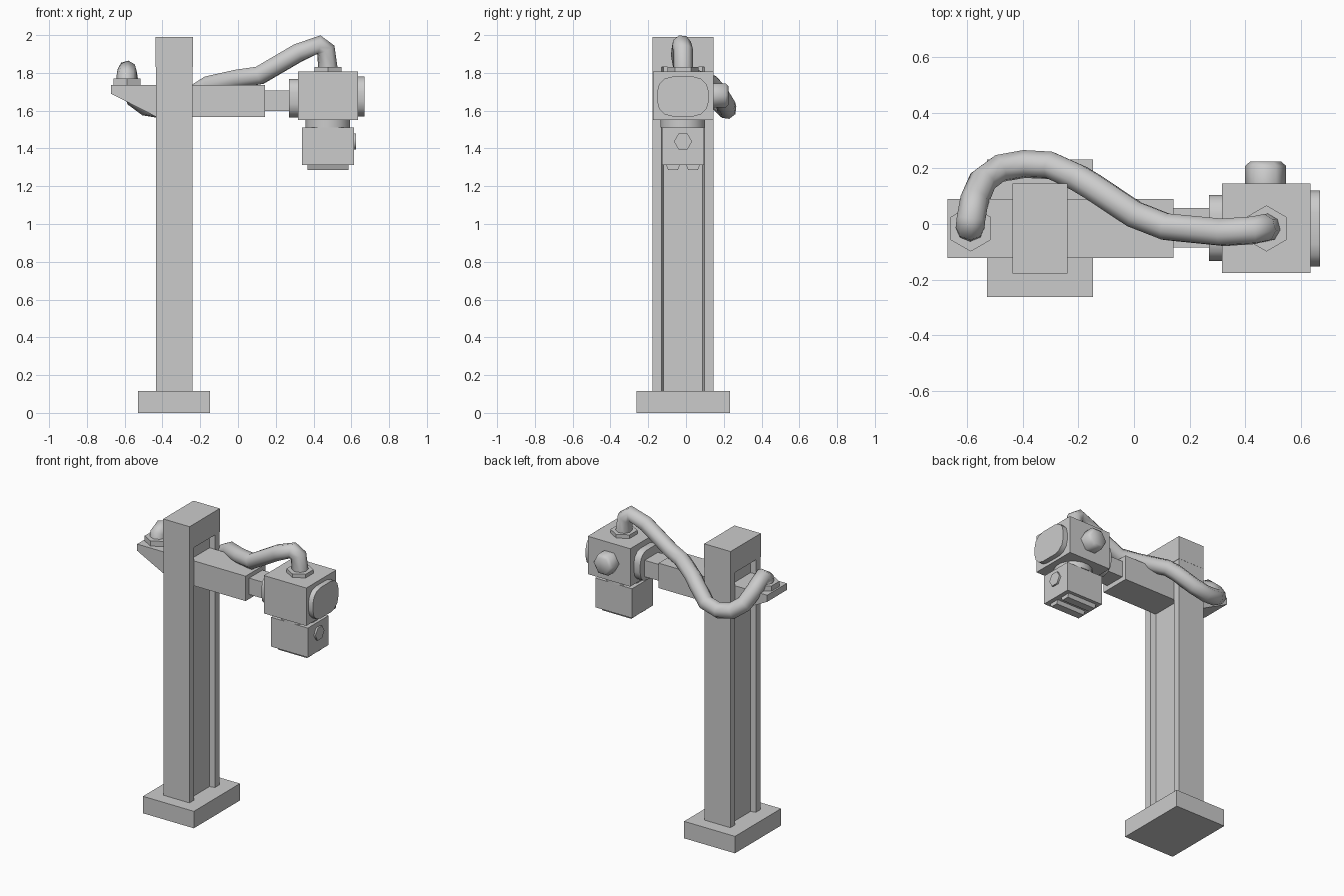
import bpy, bmesh
from math import pi, cos, sin, radians

if "Cube" in bpy.data.objects:
    bpy.data.objects.remove(bpy.data.objects["Cube"])

YC = -0.016  # centre line of the whole arm


def prism(name, pts, lo, hi, axis, bevel=0.0, smooth=0):
    """Extrude a 2D outline from lo to hi along an axis; bevel chamfers the hi rim."""
    place = {'x': lambda u, v, w: (w, u, v),
             'y': lambda u, v, w: (u, w, v),
             'z': lambda u, v, w: (u, v, w)}[axis]
    bm = bmesh.new()
    a = [bm.verts.new(place(u, v, lo)) for u, v in pts]
    b = [bm.verts.new(place(u, v, hi)) for u, v in pts]
    n = len(pts)
    bm.faces.new(a)
    end = bm.faces.new(b)
    for i in range(n):
        bm.faces.new((a[i], a[(i + 1) % n], b[(i + 1) % n], b[i]))
    if bevel:
        bmesh.ops.bevel(bm, geom=list(end.edges), offset=bevel, segments=1,
                        affect='EDGES')
    bmesh.ops.recalc_face_normals(bm, faces=bm.faces[:])
    me = bpy.data.meshes.new(name)
    bm.to_mesh(me)
    bm.free()
    ob = bpy.data.objects.new(name, me)
    bpy.context.collection.objects.link(ob)
    if smooth:
        bpy.ops.object.select_all(action='DESELECT')
        ob.select_set(True)
        bpy.context.view_layer.objects.active = ob
        bpy.ops.object.shade_smooth_by_angle(angle=radians(smooth))
    return ob


def box(name, x, y, z):
    pts = [(x[0], y[0]), (x[1], y[0]), (x[1], y[1]), (x[0], y[1])]
    return prism(name, pts, z[0], z[1], 'z')


def ngon(cu, cv, r, n, start=0.0):
    return [(cu + r * cos(start + 2 * pi * i / n), cv + r * sin(start + 2 * pi * i / n))
            for i in range(n)]


def rounded(u0, u1, v0, v1, r, seg=3):
    corners = [(u1 - r, v1 - r), (u0 + r, v1 - r), (u0 + r, v0 + r), (u1 - r, v0 + r)]
    return [(cu + r * cos((k + i / seg) * pi / 2), cv + r * sin((k + i / seg) * pi / 2))
            for k, (cu, cv) in enumerate(corners) for i in range(seg + 1)]


# Base and column with a channel down both sides
box("base", (-0.53, -0.148), (-0.262, 0.232), (0, 0.115))
cx, hx = -0.338, 0.097
half = [(hx, -0.161), (hx, -0.113), (hx - 0.035, -0.104)]
right = half + [(u, -v) for u, v in reversed(half)]
left = [(-u, -v) for u, v in right]
prism("column", [(cx + u, YC + v) for u, v in right + left], 0.115, 1.83, 'z')
box("column_cap", (cx - 0.099, cx + 0.099), (YC - 0.162, YC + 0.162), (1.83, 1.99))

# Arm running through the column, with a tapered rear bracket
prism("arm", [(-0.672, 1.735), (-0.672, 1.69), (-0.43, 1.566), (0.143, 1.566),
              (0.143, 1.735)], -0.122, 0.09, 'y')
box("arm_neck", (0.143, 0.28), (-0.085, 0.058), (1.597, 1.708))

# Head with rounded flange and end cap
prism("head_flange", rounded(-0.134, 0.105, 1.565, 1.768, 0.07), 0.27, 0.317, 'x', smooth=40)
box("head", (0.317, 0.636), (-0.176, 0.145), (1.55, 1.807))
prism("head_end_cap", rounded(-0.153, 0.12, 1.57, 1.78, 0.08), 0.636, 0.67, 'x', smooth=40)
prism("head_rear_knob", ngon(0.474, 1.68, 0.074, 6), 0.145, 0.225, 'y', 0.016, smooth=65)

# Lower tool block
prism("tool_neck", ngon(0.476, YC, 0.12, 16, pi / 16), 1.51, 1.55, 'z', smooth=40)
box("tool_block", (0.338, 0.614), (-0.128, 0.096), (1.312, 1.511))
prism("tool_side_knob", ngon(YC, 1.437, 0.048, 6), 0.614, 0.626, 'x', smooth=65)
for i, s in enumerate((-1, 1)):
    c = YC + s * 0.053
    prism(f"tool_pad_{i + 1}", [(c - 0.036, 1.312), (c - 0.026, 1.287),
                                (c + 0.026, 1.287), (c + 0.036, 1.312)], 0.367, 0.585, 'x')

# Hexagonal hose collars
for name, x, z in (("rear_collar", -0.588, (1.735, 1.77)), ("head_collar", 0.477, (1.807, 1.832))):
    prism(name, ngon(x, YC, 0.083, 6, pi / 2), z[0], z[1], 'z')

# Hose looping around the back of the column
path = [(-0.59, -0.014, 1.74), (-0.59, -0.012, 1.79), (-0.587, 0.018, 1.813),
        (-0.575, 0.085, 1.745), (-0.545, 0.155, 1.667), (-0.485, 0.2, 1.622),
        (-0.395, 0.216, 1.607), (-0.3, 0.211, 1.63), (-0.2, 0.165, 1.705),
        (-0.15, 0.135, 1.737), (0.0, 0.035, 1.77), (0.115, -0.01, 1.787),
        (0.32, -0.03, 1.907), (0.428, -0.023, 1.949), (0.465, -0.015, 1.92),
        (0.477, -0.014, 1.815)]
cu = bpy.data.curves.new("hose", 'CURVE')
cu.dimensions = '3D'
cu.bevel_depth = 0.052
cu.bevel_resolution = 2
cu.use_fill_caps = True
sp = cu.splines.new('POLY')
sp.points.add(len(path) - 1)
for p, co in zip(sp.points, path):
    p.co = (*co, 1)
sp.use_smooth = True
hose = bpy.data.objects.new("hose", cu)
bpy.context.collection.objects.link(hose)
